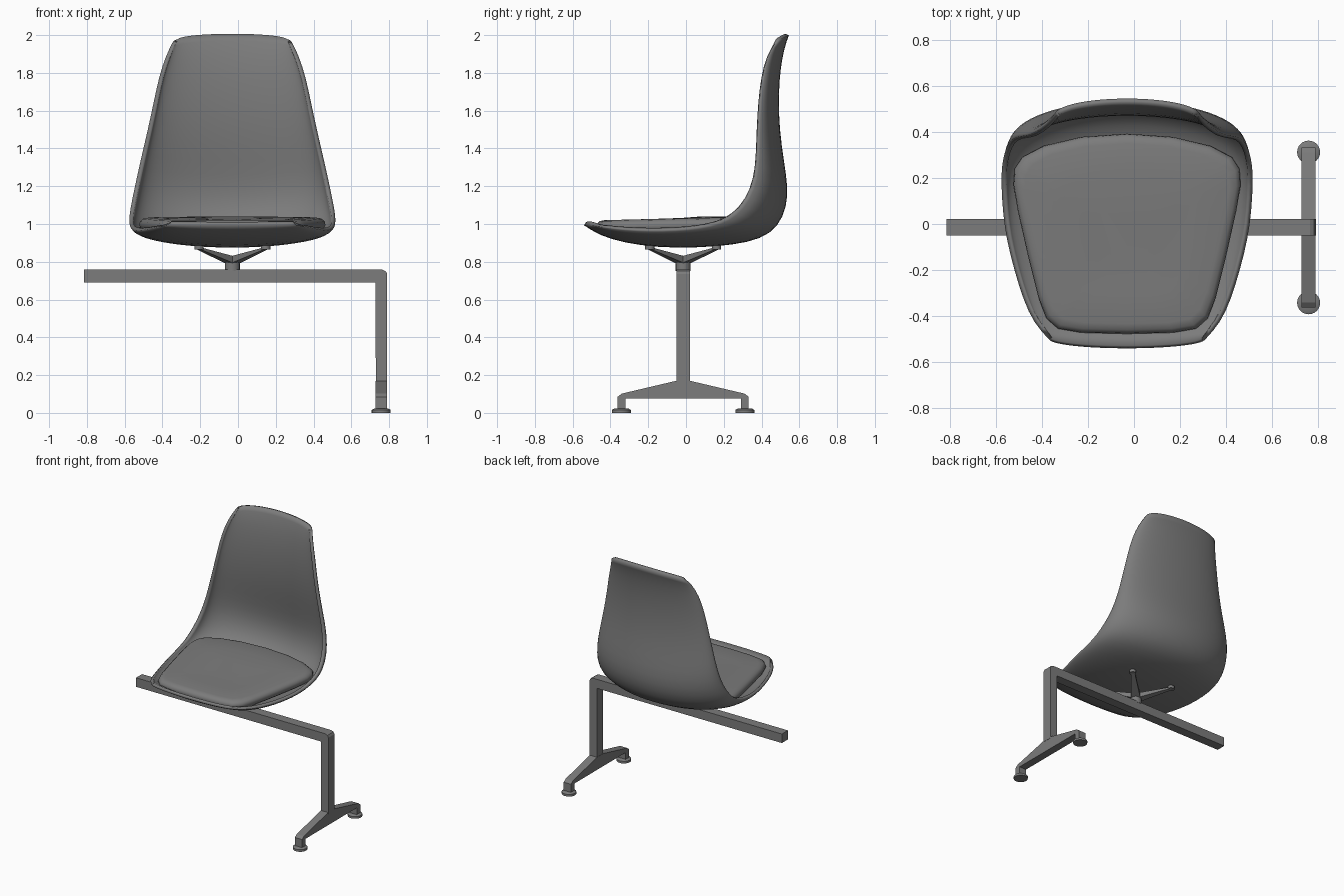
import bpy, bmesh, math
from mathutils import Vector

cube = bpy.data.objects.get("Cube")
if cube:
    bpy.data.objects.remove(cube, do_unlink=True)

grey = bpy.data.materials.new("grey")
grey.use_nodes = True
grey.diffuse_color = (0.2, 0.2, 0.2, 1)
grey.node_tree.nodes["Principled BSDF"].inputs["Base Color"].default_value = (0.2, 0.2, 0.2, 1)

CX, CY = -0.03, -0.015      # seat axis
LEG_X = 0.758               # leg axis


def finish(name, bm, smooth=None, bevel=0):
    bmesh.ops.recalc_face_normals(bm, faces=bm.faces)
    mesh = bpy.data.meshes.new(name)
    bm.to_mesh(mesh)
    bm.free()
    mesh.materials.append(grey)
    obj = bpy.data.objects.new(name, mesh)
    bpy.context.collection.objects.link(obj)
    if bevel:
        mod = obj.modifiers.new("bevel", 'BEVEL')
        mod.width, mod.segments = bevel, 2
    if smooth:
        bpy.ops.object.select_all(action='DESELECT')
        obj.select_set(True)
        bpy.context.view_layer.objects.active = obj
        bpy.ops.object.shade_smooth_by_angle(angle=math.radians(smooth))
    return obj


def prism(name, points, direction, **kw):
    """Extrude a closed flat outline along a direction."""
    bm = bmesh.new()
    face = bm.faces.new([bm.verts.new(p) for p in points])
    new = bmesh.ops.extrude_face_region(bm, geom=[face])["geom"]
    bmesh.ops.translate(bm, vec=direction,
                        verts=[v for v in new if isinstance(v, bmesh.types.BMVert)])
    return finish(name, bm, **kw)


def cylinder(name, x, y, z0, z1, r0, r1, sides=24):
    bm = bmesh.new()
    bmesh.ops.create_cone(bm, cap_ends=True, segments=sides, radius1=r0,
                          radius2=r1, depth=z1 - z0)
    bmesh.ops.translate(bm, verts=bm.verts, vec=(x, y, (z0 + z1) / 2))
    return finish(name, bm, smooth=35)


# Shell rows: centre y, centre z, edge y, edge z, half width
rows = [
    (.545, 2.0, .475, 1.965, .315), (.52, 1.93, .43, 1.89, .352),
    (.5, 1.82, .405, 1.78, .388), (.49, 1.68, .39, 1.65, .415),
    (.495, 1.5, .382, 1.5, .447), (.52, 1.33, .378, 1.36, .48),
    (.54, 1.2, .365, 1.24, .507), (.535, 1.09, .32, 1.13, .53),
    (.49, .985, .25, 1.05, .545), (.4, .92, .17, 1.005, .546),
    (.25, .888, .06, .98, .54), (.05, .873, -.06, .968, .525),
    (-.15, .875, -.2, .965, .49), (-.33, .9, -.33, .972, .45),
    (-.46, .94, -.43, .983, .405), (-.54, .993, -.5, .995, .34)]
COLS = 16
bm = bmesh.new()
grid = []
for cy, cz, ey, ez, w in rows:
    line = []
    for i in range(COLS + 1):
        t = (i / COLS - 0.5) * math.pi
        f = 1 - math.cos(t)
        line.append(bm.verts.new((CX + w * math.sin(t), cy + (ey - cy) * f, cz + (ez - cz) * f)))
    grid.append(line)
for a, b in zip(grid, grid[1:]):
    for i in range(COLS):
        bm.faces.new((a[i], a[i + 1], b[i + 1], b[i]))
shell = finish("seat_shell", bm, smooth=50)
# Thicken towards the sitter
back = shell.data.polygons[5 * COLS + COLS // 2]
sub = shell.modifiers.new("subdivision", 'SUBSURF')
sub.levels = sub.render_levels = 1
solid = shell.modifiers.new("thickness", 'SOLIDIFY')
solid.thickness = 0.022
solid.offset = 1 if back.normal.y < 0 else -1

# Cushion: rounded outline, stacked in shrinking rings
half = [(0, -.477), (.2, -.472), (.3, -.455), (.35, -.41), (.385, -.32),
        (.43, -.14), (.475, .06), (.493, .17), (.488, .24), (.455, .29),
        (.36, .34), (.2, .378), (0, .392)]
outline = half + [(-x, y) for x, y in half[-2:0:-1]]
bm = bmesh.new()
rings = []
for scale, z in ((.95, .96), (.985, .975), (1, .992), (.992, 1.01), (.96, 1.024),
                 (.9, 1.03), (.6, 1.032), (.25, 1.032)):
    rings.append([bm.verts.new((CX + x * scale, -.03 + (y + .03) * scale, z + .02 * y))
                  for x, y in outline])
n = len(outline)
for a, b in zip(rings, rings[1:]):
    for i in range(n):
        bm.faces.new((a[i], a[(i + 1) % n], b[(i + 1) % n], b[i]))
bm.faces.new(rings[0])
bm.faces.new(rings[-1])
cushion = finish("seat_cushion", bm, smooth=60)

# Beam turning down into the leg
beam = [(-.815, .69), (.727, .69), (.73, .16), (.79, .16), (.79, .735),
        (.782, .75), (.765, .758), (-.815, .758)]
prism("beam_and_leg", [(x, CY - .036, z) for x, z in beam], (0, .072, 0))

# Splayed foot
side = [(.305, .075), (.305, .02), (.347, .02), (.347, .085), (.325, .102), (.036, .17)]
foot = side + [(-d, z) for d, z in reversed(side)]
prism("foot", [(LEG_X - .03, CY + d, z) for d, z in foot], (.06, 0, 0))

for sign, label in ((-1, "front"), (1, "back")):
    y = CY + sign * .327
    cylinder(label + "_glide", LEG_X, y, 0, .016, .05, .05)
    cylinder(label + "_glide_top", LEG_X, y, .016, .024, .05, .035)

# Seat mount: post, four tapered arms, pads
cylinder("mount_post", CX, CY, .75, .81, .04, .04, 16)
for sx, lx in ((-1, "right"), (1, "left")):
    for sy, ly in ((-1, "front"), (1, "back")):
        out = Vector((sx, sy, 0)).normalized()
        across = Vector((-out.y, out.x, 0))
        bm = bmesh.new()
        for r, half_w, z0, z1 in ((0, .035, .785, .825), (.25, .014, .865, .876)):
            for s in (-1, 1):
                for z in (z0, z1):
                    p = Vector((CX, CY, z)) + out * r + across * s * half_w
                    bm.verts.new(p)
        bmesh.ops.convex_hull(bm, input=bm.verts)
        finish(f"{ly}_{lx}_mount_arm", bm)
        tip = Vector((CX, CY, 0)) + out * .25
        cylinder(f"{ly}_{lx}_mount_pad", tip.x, tip.y, .864, .885, .024, .024, 12)
